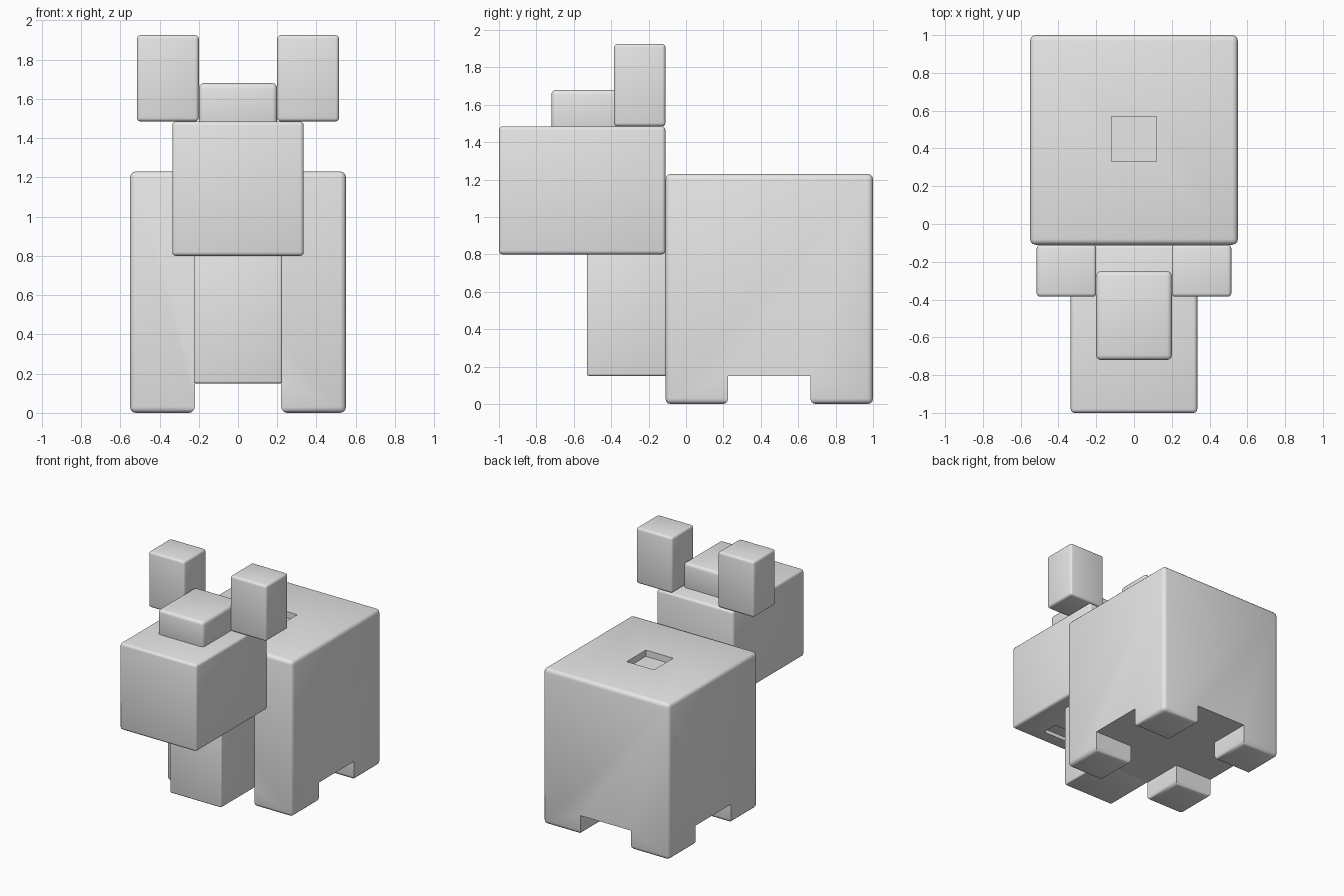
import bpy, bmesh, math
from mathutils import Vector

if "Cube" in bpy.data.objects:
    bpy.data.objects.remove(bpy.data.objects["Cube"])

grey = bpy.data.materials.new("light_grey")
grey.diffuse_color = (0.8, 0.8, 0.8, 1)
grey.use_nodes = True
grey.node_tree.nodes["Principled BSDF"].inputs["Base Color"].default_value = grey.diffuse_color


def add_object(name, bm):
    mesh = bpy.data.meshes.new(name)
    bmesh.ops.recalc_face_normals(bm, faces=bm.faces)
    bm.to_mesh(mesh)
    bm.free()
    ob = bpy.data.objects.new(name, mesh)
    mesh.materials.append(grey)
    bpy.context.collection.objects.link(ob)
    return ob


def box_bm(x, y, z):
    bm = bmesh.new()
    bmesh.ops.create_cube(bm, size=1)
    for v in bm.verts:
        v.co = Vector([r[0] if c < 0 else r[1] for c, r in zip(v.co, (x, y, z))])
    return bm


def round_edges(bm, edges, width):
    bmesh.ops.bevel(bm, geom=edges, offset=width, segments=3, profile=0.5,
                    affect='EDGES', clamp_overlap=True)


def smooth(ob):
    bpy.ops.object.select_all(action='DESELECT')
    bpy.context.view_layer.objects.active = ob
    ob.select_set(True)
    bpy.ops.object.shade_smooth_by_angle(angle=math.radians(35))


def block(name, x, y, z, width=0.02):
    bm = box_bm(x, y, z)
    round_edges(bm, bm.edges[:], width)
    return add_object(name, bm)


def cut_recess(ob, x, y, z):
    cutter = add_object("recess_cutter", box_bm(x, y, z))
    cutter.hide_render = True
    mod = ob.modifiers.new("recess", 'BOOLEAN')
    mod.operation, mod.solver, mod.object = 'DIFFERENCE', 'EXACT', cutter
    bpy.context.view_layer.objects.active = ob
    bpy.ops.object.modifier_apply(modifier=mod.name)
    bpy.data.objects.remove(cutter)


# Body: box with four short legs extruded from its bottom corners
TOP, BELLY = 1.23, 0.15
bm = box_bm((-0.55, 0.55), (-0.11, 1.0), (BELLY, TOP))
for co, no in (((-0.22, 0, 0), (1, 0, 0)), ((0.22, 0, 0), (1, 0, 0)),
               ((0, 0.225, 0), (0, 1, 0)), ((0, 0.665, 0), (0, 1, 0))):
    bmesh.ops.bisect_plane(bm, geom=bm.verts[:] + bm.edges[:] + bm.faces[:],
                           plane_co=co, plane_no=no)
bm.normal_update()
feet = []
for f in bm.faces:
    c = f.calc_center_median()
    if f.normal.z < -0.9 and abs(c.x) > 0.22 and not 0.225 < c.y < 0.665:
        feet.append(f)
ext = bmesh.ops.extrude_discrete_faces(bm, faces=feet)["faces"]
for f in ext:
    for v in f.verts:
        v.co.z = 0
bmesh.ops.remove_doubles(bm, verts=bm.verts[:], dist=1e-4)
bmesh.ops.recalc_face_normals(bm, faces=bm.faces)
bmesh.ops.dissolve_limit(bm, angle_limit=0.02, verts=bm.verts[:], edges=bm.edges[:])


def is_outer(e):
    zs = [v.co.z for v in e.verts]
    corner = all(abs(v.co.x) > 0.54 and (v.co.y < -0.1 or v.co.y > 0.99) for v in e.verts)
    return max(zs) < 0.01 or min(zs) > TOP - 0.01 or corner


round_edges(bm, [e for e in bm.edges if is_outer(e)], 0.03)
body = add_object("body", bm)
cut_recess(body, (-0.12, 0.12), (0.33, 0.57), (TOP - 0.05, TOP + 0.1))

# Head with a small mouth slot underneath
head = block("head", (-0.335, 0.335), (-1.0, -0.11), (0.8, 1.485))
cut_recess(head, (-0.12, 0.12), (-0.89, -0.76), (0.7, 0.83))

# Chest under the head, and the tuft on top
parts = [body, head,
         block("chest", (-0.225, 0.225), (-0.53, -0.105), (0.15, 0.81), 0.012),
         block("tuft", (-0.2, 0.2), (-0.72, -0.25), (1.46, 1.68), 0.025)]

# Ears
for side, s in (("left", -1), ("right", 1)):
    parts.append(block(side + "_ear", sorted((0.2 * s, 0.515 * s)),
                       (-0.385, -0.11), (1.485, 1.925), 0.018))

for p in parts:
    smooth(p)
